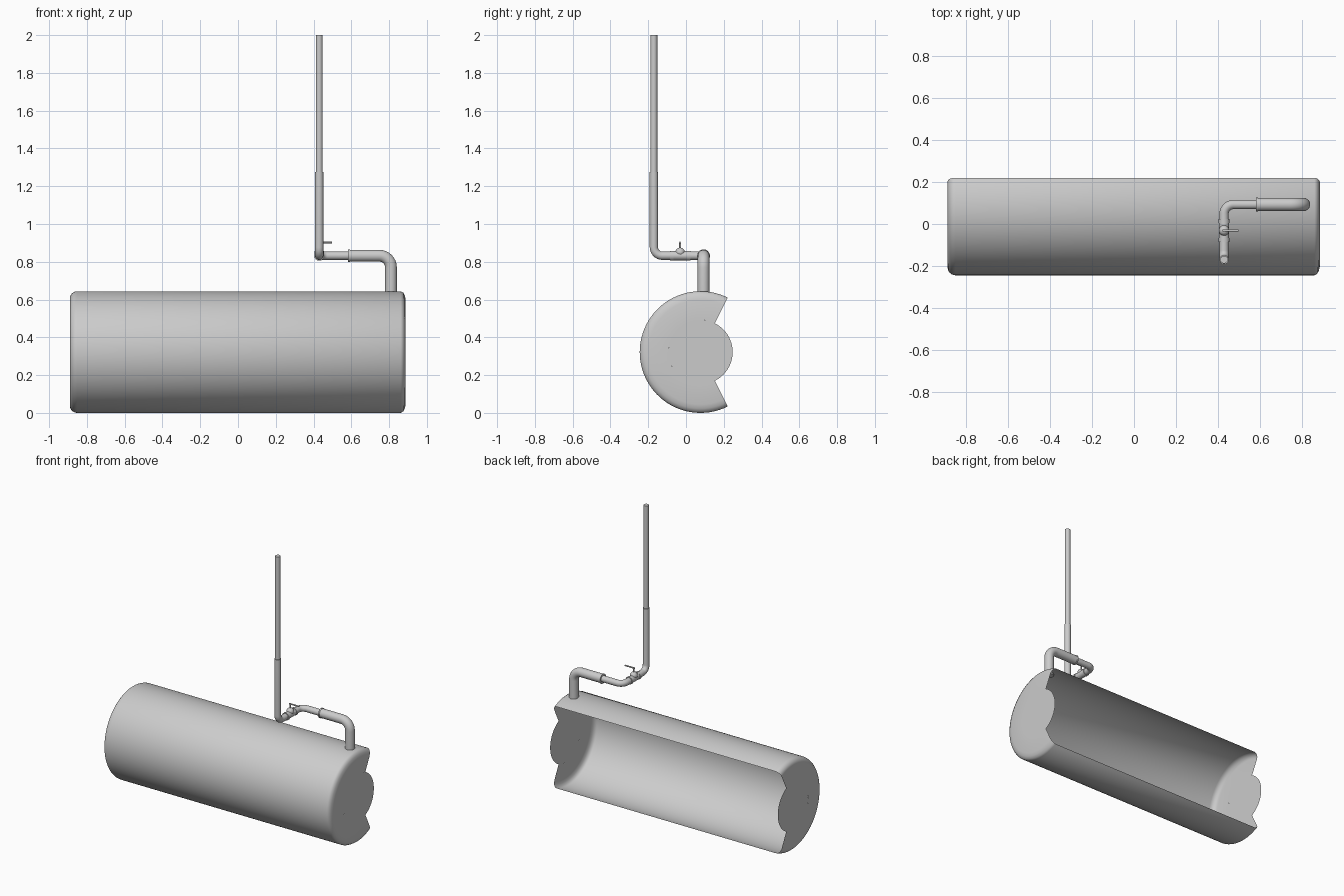
import bpy, bmesh
from math import radians, sin, cos, pi
from mathutils import Vector, Matrix

if "Cube" in bpy.data.objects:
    bpy.data.objects.remove(bpy.data.objects["Cube"])

CY, CZ, R, DISC = 0.077, 0.322, 0.322, 0.17   # tank axis, radius, end disc radius
HALF_GAP = radians(63.5)                      # open sector facing the back
PY, PZ = 0.093, 0.832                         # pipe run position
VX, VY = 0.43, -0.17                          # riser position


def mesh_object(name, bm):
    bmesh.ops.remove_doubles(bm, verts=bm.verts, dist=1e-5)
    bmesh.ops.recalc_face_normals(bm, faces=bm.faces)
    me = bpy.data.meshes.new(name)
    bm.to_mesh(me)
    bm.free()
    ob = bpy.data.objects.new(name, me)
    bpy.context.collection.objects.link(ob)
    bpy.ops.object.select_all(action='DESELECT')
    ob.select_set(True)
    bpy.context.view_layer.objects.active = ob
    bpy.ops.object.shade_smooth_by_angle(angle=radians(35))
    return ob


def rounded_path(corners, bend, steps=8):
    """Replace inner right-angle corners by arcs."""
    pts = [Vector(c) for c in corners]
    out = [pts[0]]
    for a, b, c in zip(pts, pts[1:], pts[2:]):
        u, v = (a - b).normalized(), (c - b).normalized()
        centre = b + (u + v) * bend
        for i in range(steps + 1):
            t = i / steps * pi / 2
            out.append(centre - v * bend * cos(t) - u * bend * sin(t))
    return out + [pts[-1]]


def pipe(name, corners, radius, bend=0.05, sides=24):
    """Sweep a capped circular section along a rounded path."""
    path = rounded_path(corners, bend)
    bm = bmesh.new()
    rings = []
    tangent = (path[1] - path[0]).normalized()
    normal = tangent.orthogonal().normalized()
    for i, p in enumerate(path):
        new = (path[min(i + 1, len(path) - 1)] - path[max(i - 1, 0)]).normalized()
        normal = tangent.rotation_difference(new) @ normal
        tangent = new
        side = tangent.cross(normal)
        rings.append([bm.verts.new(p + radius * (normal * cos(k * 2 * pi / sides)
                      + side * sin(k * 2 * pi / sides))) for k in range(sides)])
    for a, b in zip(rings, rings[1:]):
        for k in range(sides):
            j = (k + 1) % sides
            bm.faces.new((a[k], a[j], b[j], b[k]))
    bm.faces.new(rings[0])
    bm.faces.new(rings[-1])
    return mesh_object(name, bm)


# Tank: end-to-end profile spun around the x axis, leaving the back open
left_round = [(-0.852 - 0.038 * cos(a), R - 0.038 + 0.038 * sin(a))
              for a in [i * pi / 12 for i in range(7)]]
right_round = [(0.862, R), (0.875, R - 0.008), (0.883, R - 0.023), (0.888, R - 0.045)]
profile = [(-0.89, DISC)] + left_round + right_round + [(0.888, DISC)]
bm = bmesh.new()
verts = [bm.verts.new((x, CY + r * cos(HALF_GAP), CZ + r * sin(HALF_GAP))) for x, r in profile]
edges = [bm.edges.new(pair) for pair in zip(verts, verts[1:])]
bmesh.ops.spin(bm, geom=verts + edges, cent=(0, CY, CZ), axis=(1, 0, 0),
               angle=2 * pi - 2 * HALF_GAP, steps=64, use_duplicate=False)
# keep the swept arc on the front side
if min(v.co.y for v in bm.verts) > -0.2:
    raise RuntimeError("tank arc wrong")
mesh_object("tank_shell", bm)

# Full round centre plates of the tank ends
for name, x in (("left_end_plate", -0.89), ("right_end_plate", 0.888)):
    bm = bmesh.new()
    bmesh.ops.create_circle(bm, cap_ends=True, segments=64, radius=DISC,
                            matrix=Matrix.Translation((x, CY, CZ)) @ Matrix.Rotation(pi / 2, 4, 'Y'))
    mesh_object(name, bm)

# Pipe run from the tank to the tall riser
pipe("outlet_pipe", [(0.81, PY, 0.63), (0.81, PY, PZ), (0.59, PY, PZ)], 0.031, 0.062)
pipe("coupling_collar", [(0.583, PY, PZ), (0.592, PY, PZ)], 0.034)
pipe("riser_pipe", [(0.6, PY, PZ), (VX, PY, PZ), (VX, VY, PZ), (VX, VY, 1.275)], 0.022, 0.045)
pipe("upper_riser", [(VX, VY, 1.26), (VX, VY, 2.0)], 0.018)

# Valve: body, end nuts, bonnet, stem and lever
pipe("valve_body", [(VX, -0.085, PZ), (VX, 0.022, PZ)], 0.024)
for name, y in (("valve_nut_front", -0.085), ("valve_nut_back", 0.005)):
    pipe(name, [(VX, y, PZ), (VX, y + 0.018, PZ)], 0.027, sides=12)
bm = bmesh.new()
bmesh.ops.create_uvsphere(bm, u_segments=24, v_segments=12, radius=0.025,
                          matrix=Matrix.Translation((VX, -0.031, 0.85)))
mesh_object("valve_bonnet", bm)
pipe("valve_stem", [(VX, -0.031, 0.85), (VX, -0.031, 0.906)], 0.005, sides=12)
pipe("valve_lever", [(VX - 0.008, -0.031, 0.902), (0.498, -0.031, 0.902)], 0.005, sides=12)
